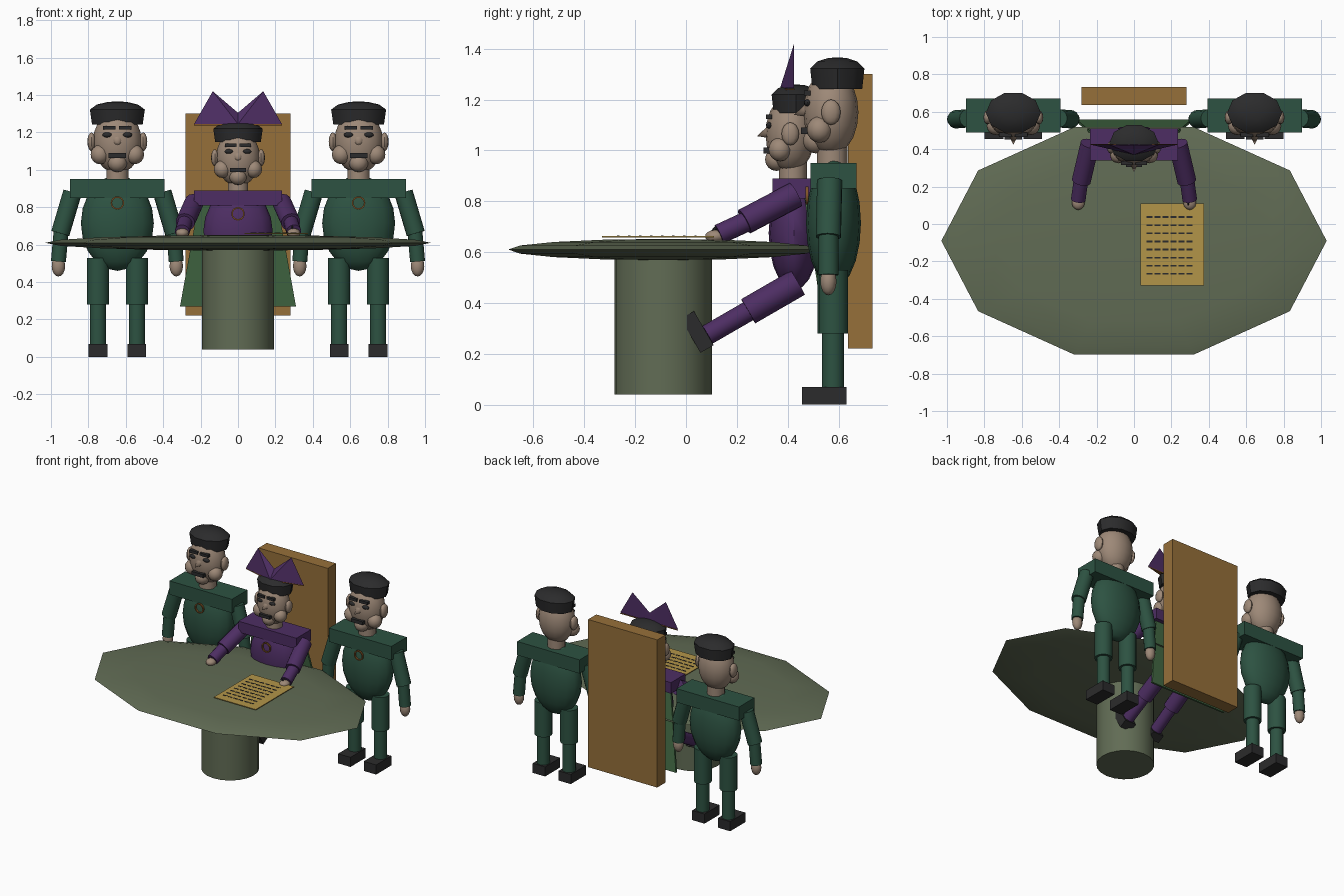
import bpy, bmesh
from math import radians, pi
from mathutils import Vector, Matrix

cube = bpy.data.objects.get("Cube")
if cube:
    bpy.data.objects.remove(cube, do_unlink=True)


def material(name, r, g, b):
    m = bpy.data.materials.new(name)
    m.use_nodes = True
    m.diffuse_color = (r, g, b, 1)
    bsdf = next(n for n in m.node_tree.nodes if n.type == 'BSDF_PRINCIPLED')
    bsdf.inputs["Base Color"].default_value = (r, g, b, 1)
    return m


OLIVE = material("olive table", .12, .15, .09)
GREEN = material("dark green cloth", .026, .085, .054)
PURPLE = material("purple cloth", .075, .027, .125)
SKIN = material("skin", .34, .25, .187)
BLACK = material("black", .024, .024, .025)
WOOD = material("wood", .305, .16, .042)
PAPER = material("parchment", .45, .30, .066)
CAPE = material("cape green", .055, .14, .057)
BRONZE = material("bronze", .22, .09, .02)
made = []


def add(name, bm, mat, matrix=None):
    if matrix is not None:
        bm.transform(matrix)
    bmesh.ops.recalc_face_normals(bm, faces=bm.faces)
    mesh = bpy.data.meshes.new(name)
    bm.to_mesh(mesh)
    bm.free()
    mesh.materials.append(mat)
    ob = bpy.data.objects.new(name, mesh)
    bpy.context.collection.objects.link(ob)
    made.append(ob)


def place(loc, scale, tilt=0):
    return (Matrix.Translation(loc) @ Matrix.Rotation(radians(tilt), 4, 'X')
            @ Matrix.Diagonal((*scale, 1)))


def ball(name, loc, radii, mat, sides=12, rings=8, turn=0):
    bm = bmesh.new()
    bmesh.ops.create_uvsphere(bm, u_segments=sides, v_segments=rings, radius=1)
    bm.transform(Matrix.Rotation(radians(turn), 4, 'Z'))
    add(name, bm, mat, place(loc, radii))


def box(name, loc, size, mat, tilt=0):
    bm = bmesh.new()
    bmesh.ops.create_cube(bm, size=1)
    add(name, bm, mat, place(loc, size, tilt))


def tube(name, a, b, r, mat, r2=None, sides=14):
    a, b = Vector(a), Vector(b)
    bm = bmesh.new()
    bmesh.ops.create_cone(bm, cap_ends=True, segments=sides, radius1=r,
                          radius2=r if r2 is None else r2, depth=(b - a).length)
    turn = (b - a).to_track_quat('Z', 'Y').to_matrix().to_4x4()
    add(name, bm, mat, Matrix.Translation((a + b) / 2) @ turn)


def lathe(name, profile, mat, matrix, sides=10, closed=False):
    bm = bmesh.new()
    vs = [bm.verts.new((r, 0, z)) for r, z in profile]
    edges = [bm.edges.new(p) for p in zip(vs, vs[1:])]
    if closed:
        edges.append(bm.edges.new((vs[-1], vs[0])))
    bmesh.ops.spin(bm, geom=vs + edges, axis=(0, 0, 1), cent=(0, 0, 0),
                   angle=2 * pi, steps=sides)
    bmesh.ops.remove_doubles(bm, verts=bm.verts, dist=1e-4)
    add(name, bm, mat, matrix)


def medallion(name, loc):
    ring = [(.028, -.006), (.036, -.006), (.036, .006), (.028, .006)]
    lathe(name, ring, BRONZE, place(loc, (1, 1, 1), 90), 18, True)


def head(who, cx, cy, cz, s):
    def at(x, y, z):
        return (cx + x * s, cy + y * s, cz + z * s)

    def size(*v):
        return [c * s for c in v]

    ball(who + "_head", at(0, 0, 0), size(.13, .108, .17), SKIN, 16, 10)
    cap = [(0, -.055), (.92, -.055), (1, .025), (.75, .052), (.35, .066), (0, .069)]
    lathe(who + "_hair", cap, BLACK, place(at(0, .025, .147), size(.147, .112, 1)))
    tube(who + "_nose", at(0, -.08, .01), at(0, -.146, -.01), .033 * s, SKIN, 0, 10)
    ball(who + "_chin", at(0, -.06, -.112), size(.052, .05, .05), SKIN)
    box(who + "_moustache", at(0, -.103, -.073), size(.094, .03, .025), BLACK)
    for side, sx in (("right", -1), ("left", 1)):
        ball(f"{who}_{side}_cheek", at(sx * .093, -.045, -.068), size(.05, .05, .052), SKIN)
        ball(f"{who}_{side}_ear", at(sx * .138, 0, .0), size(.022, .038, .05), SKIN)
        ball(f"{who}_{side}_eye", at(sx * .053, -.092, .037), size(.027, .014, .014), BLACK)
        box(f"{who}_{side}_eyebrow", at(sx * .043, -.093, .075), size(.066, .025, .02), BLACK)


# Table and chair back
ball("table_top", (0, -.09, .61), (1.03, .64, .042), OLIVE, 10, 8, 18)
tube("table_pedestal", (0, -.09, .04), (0, -.09, .6), .192, OLIVE, sides=20)
box("chair_back", (0, .685, .76), (.56, .095, 1.08), WOOD)

# Parchment with rows of ink dashes
box("parchment", (.205, -.11, .66), (.34, .44, .005), PAPER)
for row in range(8):
    for col in range(6):
        box("ink_dash", (.082 + col * .043, .037 - row * .0434, .663),
            (.032, .009, .003), BLACK)

# Standing guards
for who, gx in (("right_guard", -.645), ("left_guard", .645)):
    head(who, gx, .57, 1.15, 1)
    tube(who + "_neck", (gx, .575, .93), (gx, .575, 1.04), .06, SKIN)
    box(who + "_shoulders", (gx, .58, .9), (.505, .18, .1), GREEN)
    ball(who + "_torso", (gx, .58, .715), (.195, .108, .255), GREEN, 16, 10)
    medallion(who + "_medallion", (gx, .475, .823))
    for side, sx in (("right", -1), ("left", 1)):
        def p(x, y, z):
            return (gx + sx * x, y, z)
        part = f"{who}_{side}_"
        tube(part + "thigh", p(.104, .578, .28), p(.104, .578, .53), .06, GREEN)
        tube(part + "shin", p(.104, .578, .06), p(.104, .578, .29), .044, GREEN)
        box(part + "foot", p(.104, .543, .035), (.1, .175, .07), BLACK)
        tube(part + "upper_arm", p(.24, .565, .88), p(.305, .56, .66), .05, GREEN)
        tube(part + "forearm", p(.3, .56, .68), p(.315, .56, .51), .04, GREEN)
        ball(part + "hand", p(.315, .56, .485), (.036, .032, .055), SKIN)

# Seated ruler
head("ruler", 0, .41, 1.065, .9)
tube("ruler_neck", (0, .42, .86), (0, .42, .97), .055, SKIN)
box("ruler_shoulders", (0, .425, .85), (.47, .17, .08), PURPLE)
ball("ruler_torso", (0, .425, .675), (.185, .1, .225), PURPLE, 16, 10)
medallion("ruler_medallion", (0, .327, .765))
leg = Vector((0, -.866, -.5))
toe = Vector((0, -.5, .866))
for side, sx in (("right", -1), ("left", 1)):
    part = f"ruler_{side}_"
    elbow, wrist = (sx * .282, .23, .72), (sx * .298, .13, .67)
    tube(part + "upper_arm", (sx * .235, .43, .825), elbow, .052, PURPLE)
    tube(part + "forearm", (sx * .28, .26, .73), wrist, .04, PURPLE)
    ball(part + "hand", (sx * .298, .115, .662), (.035, .04, .025), SKIN)
    hip, ankle = Vector((sx * .11, .44, .48)), Vector((sx * .12, .085, .275))
    knee = hip.lerp(ankle, .55)
    tube(part + "thigh", hip, knee, .055, PURPLE)
    tube(part + "shin", knee, ankle, .04, PURPLE)
    box(part + "foot", ankle + leg * .03 + toe * .03, (.09, .155, .06), BLACK, -60)
tube("pen", (.29, .09, .665), (.29, .12, .7), .006, BLACK, sides=6)

# Cape hanging behind the ruler
bm = bmesh.new()
sheet = bm.faces.new([bm.verts.new(c) for c in
                      ((-.31, .56, .27), (.31, .56, .27), (.2, .47, .88), (-.2, .47, .88))])
out = bmesh.ops.extrude_face_region(bm, geom=[sheet])
bmesh.ops.translate(bm, vec=(0, -.014, 0),
                    verts=[v for v in out["geom"] if isinstance(v, bmesh.types.BMVert)])
add("cape", bm, CAPE)

# Two-pointed hat: wedge with a flat back, mirrored halves, bronze brim
bm = bmesh.new()
for sx in (-1, 1):
    end, tip, dip, front, back = [bm.verts.new(c) for c in (
        (sx * .235, .425, 1.245), (sx * .135, .425, 1.42), (0, .42, 1.305),
        (0, .37, 1.245), (0, .425, 1.245))]
    for f in ((end, front, tip), (front, dip, tip), (end, tip, back),
              (tip, dip, back), (end, back, front)):
        bm.faces.new(f)
bmesh.ops.remove_doubles(bm, verts=bm.verts, dist=1e-4)
add("hat", bm, PURPLE)
bm = bmesh.new()
brim = bm.faces.new([bm.verts.new(c) for c in
                     ((-.235, .427, 1.238), (0, .368, 1.238), (.235, .427, 1.238))])
out = bmesh.ops.extrude_face_region(bm, geom=[brim])
bmesh.ops.translate(bm, vec=(0, 0, .006),
                    verts=[v for v in out["geom"] if isinstance(v, bmesh.types.BMVert)])
add("hat_brim", bm, BRONZE)

# Smooth rounded parts, keeping hard edges
bpy.ops.object.select_all(action='DESELECT')
for ob in made:
    ob.select_set(True)
bpy.context.view_layer.objects.active = made[0]
bpy.ops.object.shade_smooth_by_angle(angle=radians(40))
